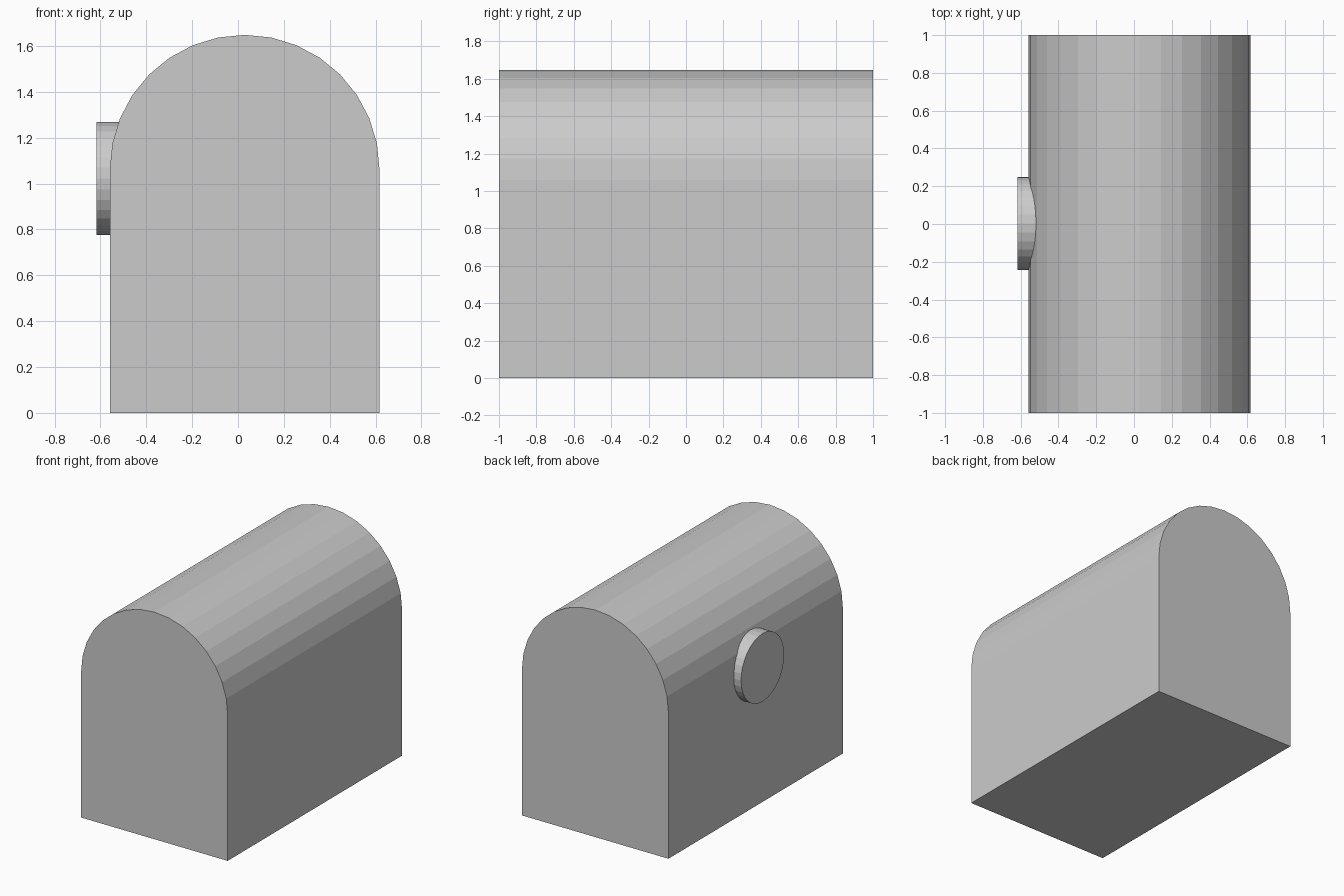
import bpy, bmesh
from math import pi, cos, sin
from mathutils import Matrix

if "Cube" in bpy.data.objects:
    bpy.data.objects.remove(bpy.data.objects["Cube"])

CX, R, SPRING, SEGS = 0.029, 0.588, 1.06, 16


def add_object(name, bm):
    bmesh.ops.recalc_face_normals(bm, faces=bm.faces)
    mesh = bpy.data.meshes.new(name)
    bm.to_mesh(mesh)
    bm.free()
    obj = bpy.data.objects.new(name, mesh)
    bpy.context.collection.objects.link(obj)
    return obj


# Arched body: straight walls with a half-round top, extruded front to back
profile = [(CX - R, 0), (CX + R, 0)]
profile += [(CX + R * cos(pi * i / SEGS), SPRING + R * sin(pi * i / SEGS))
            for i in range(SEGS + 1)]
bm = bmesh.new()
front = bm.faces.new([bm.verts.new((x, -1, z)) for x, z in profile])
ext = bmesh.ops.extrude_face_region(bm, geom=[front], use_keep_orig=True)
back = [v for v in ext["geom"] if isinstance(v, bmesh.types.BMVert)]
bmesh.ops.translate(bm, verts=back, vec=(0, 2, 0))
add_object("arched_body", bm)

# Round disc set into the left wall
x_out, x_in = -0.617, -0.42
bm = bmesh.new()
bmesh.ops.create_cone(
    bm, cap_ends=True, segments=32, radius1=0.247, radius2=0.247,
    depth=x_in - x_out,
    matrix=Matrix.Translation(((x_out + x_in) / 2, 0.003, 1.022))
    @ Matrix.Rotation(pi / 2, 4, 'Y'))
add_object("side_disc", bm)
